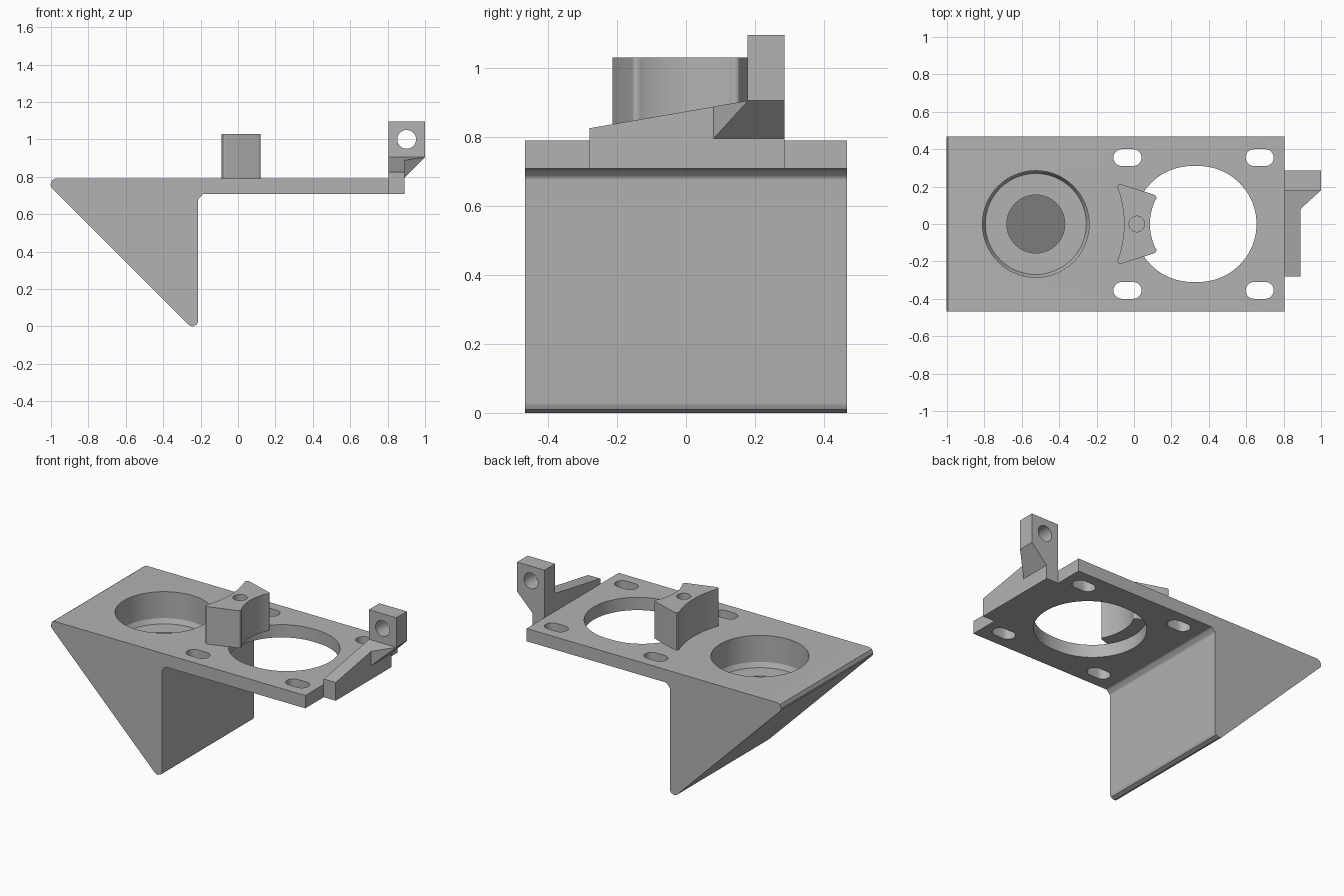
import bpy, bmesh, math
from mathutils import Vector

if "Cube" in bpy.data.objects:
    bpy.data.objects.remove(bpy.data.objects["Cube"])

grey = bpy.data.materials.new("plain grey")
grey.diffuse_color = (0.45, 0.45, 0.45, 1)
grey.use_nodes = True
grey.node_tree.nodes["Principled BSDF"].inputs["Base Color"].default_value = grey.diffuse_color


def finish(name, bm):
    bmesh.ops.recalc_face_normals(bm, faces=bm.faces)
    me = bpy.data.meshes.new(name)
    bm.to_mesh(me)
    bm.free()
    me.materials.append(grey)
    ob = bpy.data.objects.new(name, me)
    bpy.context.collection.objects.link(ob)
    return ob


def loft(name, rings):
    """Solid through a list of matching 3D outlines."""
    bm = bmesh.new()
    vs = [[bm.verts.new(p) for p in r] for r in rings]
    n = len(rings[0])
    for a, b in zip(vs, vs[1:]):
        for i in range(n):
            j = (i + 1) % n
            bm.faces.new((a[i], a[j], b[j], b[i]))
    bm.faces.new(vs[0])
    bm.faces.new(vs[-1])
    return finish(name, bm)


def prism_z(name, pts, z0, z1):
    return loft(name, [[(x, y, z) for x, y in pts] for z in (z0, z1)])


def prism_y(name, pts, y0, y1):
    return loft(name, [[(x, y, z) for x, z in pts] for y in (y0, y1)])


def prism_x(name, pts, x0, x1):
    return loft(name, [[(x, y, z) for y, z in pts] for x in (x0, x1)])


def arc(cx, cy, r, a0, a1, n):
    return [(cx + r * math.cos(math.radians(a0 + (a1 - a0) * i / n)),
             cy + r * math.sin(math.radians(a0 + (a1 - a0) * i / n))) for i in range(n + 1)]


def slot(x0, x1, y, r, n=16):
    return arc(x1 - r, y, r, -90, 90, n) + arc(x0 + r, y, r, 90, 270, n)


def circle(cx, cy, r, n=64):
    return arc(cx, cy, r, 0, 360 * (n - 1) / n, n - 1)


def rounded(pts, r, n=5):
    """Round every corner of an outline with a given radius list."""
    out = []
    for i, p in enumerate(pts):
        if not r[i]:
            out.append(p)
            continue
        p = Vector(p)
        u = (Vector(pts[i - 1]) - p).normalized()
        v = (Vector(pts[(i + 1) % len(pts)]) - p).normalized()
        half = u.angle(v) / 2
        c = p + (u + v).normalized() * (r[i] / math.sin(half))
        d = r[i] / math.tan(half)
        s, e = p + u * d - c, p + v * d - c
        for k in range(n + 1):
            q = s.lerp(e, k / n).normalized() * r[i] + c
            out.append((q.x, q.y))
    return out


def cut(ob, cutters):
    for c in cutters:
        m = ob.modifiers.new("cut", 'BOOLEAN')
        m.operation, m.solver, m.object = 'DIFFERENCE', 'EXACT', c
    dg = bpy.context.evaluated_depsgraph_get()
    me = bpy.data.meshes.new_from_object(ob.evaluated_get(dg))
    ob.modifiers.clear()
    ob.data = me
    for c in cutters:
        bpy.data.objects.remove(c)


# Wedge and deck as one side profile
TOP, UNDER, W = 0.79, 0.708, 0.467
profile = rounded([(-1.045, TOP), (-0.213, -0.042), (-0.213, 0.682), (-0.187, UNDER),
                   (0.805, UNDER), (0.805, TOP)], [0.0295, 0.0295, 0.02, 0.02, 0, 0])
body = prism_y("wedge_body", profile, -W, W)

# Round pocket with a tapered foot and a deeper centre hole with a sloped floor
px = -0.525
pocket = loft("pocket_cutter", [[(x, y, z) for x, y in circle(px, 0, r)]
                                for z, r in ((0.85, 0.285), (0.62, 0.285), (0.59, 0.27))])
ring = circle(px, 0, 0.155)
well = loft("well_cutter", [[(x, y, 0.65) for x, y in ring],
                            [(x, y, -0.18 - x) for x, y in ring]])
# Large opening and four slots through the deck
opening = prism_z("opening_cutter", slot(0.0, 0.655, 0, 0.31, 40), 0.6, 0.9)
slots = [prism_z("slot_cutter", slot(x, x + 0.15, s * 0.355, 0.045), 0.6, 0.9)
         for x in (-0.11, 0.597) for s in (-1, 1)]
cut(body, [pocket, well, opening] + slots)

# Post with concave sides between pocket and opening
right = arc(0.3825, 0, 0.2975, 208, 152, 24)
left = arc(-0.613, 0, 0.56, 21, -21, 24)
left[0], left[-1] = (-0.098, 0.222), (-0.098, -0.222)
right[0], right[-1] = (0.128, -0.15), (0.128, 0.15)
radii = [0.015] + [0] * 23 + [0.015]
post = prism_z("concave_post", rounded(right + left, radii + radii), TOP, 1.03)
cut(post, [prism_z("screw_cutter", circle(0.015, 0, 0.042, 32), 0.93, 1.1)])

# End bracket: sloped rib, lug with a cross hole, and angled gusset
rib = prism_x("bracket_rib", [(-0.28, UNDER), (0.285, UNDER), (0.285, 0.905),
                              (0.18, 0.905), (-0.28, 0.825)], 0.805, 0.89)
lug = prism_y("bracket_lug", [(0.805, 0.905), (1, 0.905), (1, 1.095), (0.805, 1.095)],
              0.178, 0.285)
cut(lug, [prism_y("lug_cutter", circle(0.902, 1.0, 0.05, 40), 0.1, 0.4)])
bm = bmesh.new()
for p in [(0.89, 0.08, 0.795), (0.89, 0.08, 0.888), (1, 0.18, 0.905), (0.89, 0.18, 0.905),
          (1, 0.285, 0.905), (0.89, 0.285, 0.905), (0.89, 0.285, 0.795)]:
    bm.verts.new(p)
bmesh.ops.convex_hull(bm, input=bm.verts)
gusset = finish("bracket_gusset", bm)

# Smooth the curved walls and keep the edges sharp
bpy.ops.object.select_all(action='DESELECT')
for ob in (body, post, lug):
    ob.select_set(True)
bpy.context.view_layer.objects.active = body
bpy.ops.object.shade_smooth_by_angle(angle=math.radians(25))
